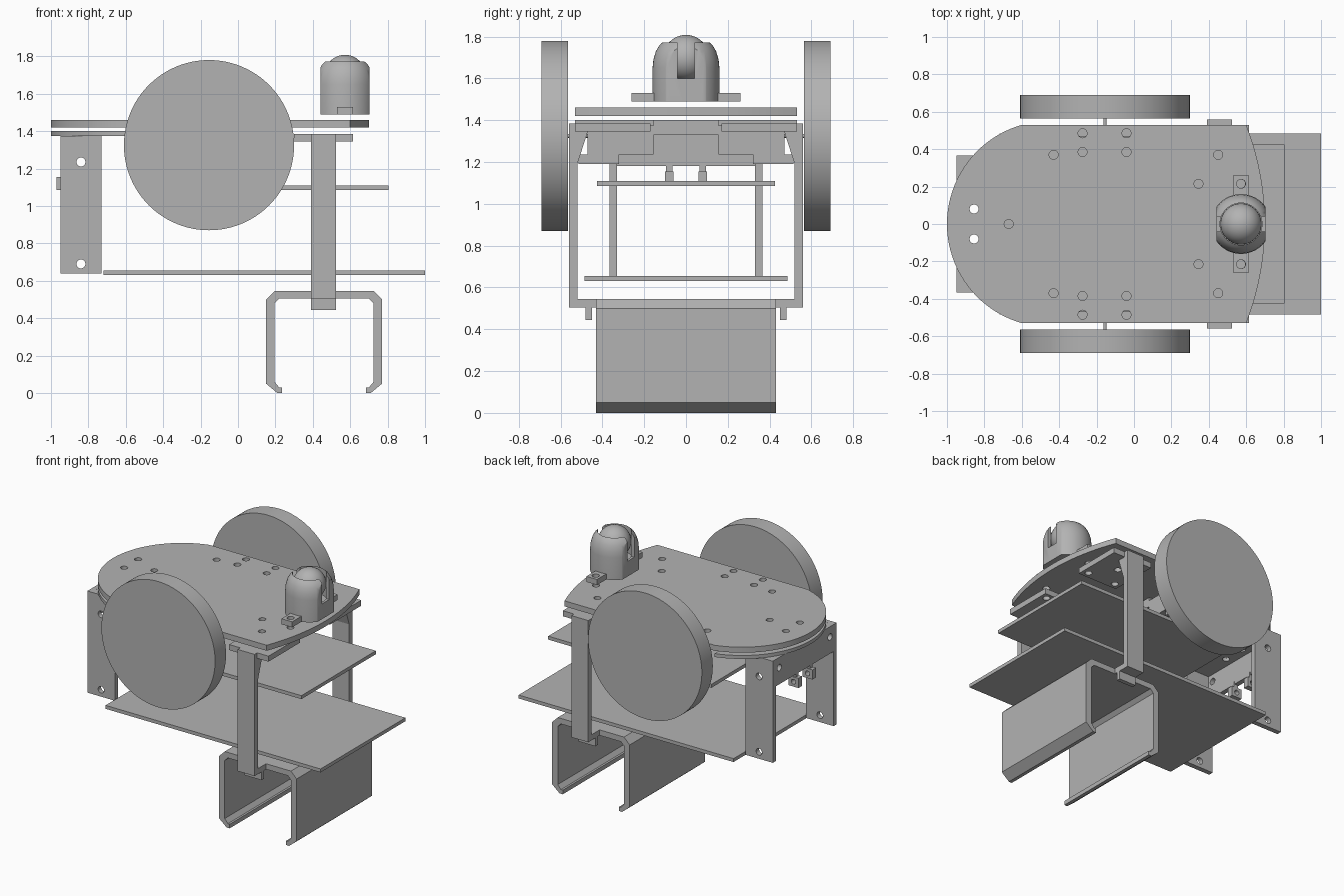
import bpy, bmesh
from math import pi, sqrt, cos, sin, asin
from mathutils import Matrix, Vector

cube = bpy.data.objects.get("Cube")
if cube:
    bpy.data.objects.remove(cube, do_unlink=True)

GREY = (0.45, 0.45, 0.45, 1)
mat = bpy.data.materials.new("plain grey")
mat.use_nodes = True
mat.diffuse_color = GREY
mat.node_tree.nodes["Principled BSDF"].inputs["Base Color"].default_value = GREY


def make(name, bm):
    bmesh.ops.recalc_face_normals(bm, faces=bm.faces)
    me = bpy.data.meshes.new(name)
    bm.to_mesh(me)
    bm.free()
    me.materials.append(mat)
    ob = bpy.data.objects.new(name, me)
    bpy.context.collection.objects.link(ob)
    return ob


def add_box(bm, x, y, z):
    lo, hi = zip(x, y, z)
    lo, hi = Vector(lo), Vector(hi)
    m = Matrix.Translation((lo + hi) / 2) @ Matrix.Diagonal((*(hi - lo), 1))
    bmesh.ops.create_cube(bm, size=1, matrix=m)


def box(name, x, y, z):
    bm = bmesh.new()
    add_box(bm, x, y, z)
    return make(name, bm)


def prism(name, pts, axis, a, b):
    """Extrude a 2D outline along an axis from a to b."""
    put = {"x": lambda p: (a, p[0], p[1]), "y": lambda p: (p[0], a, p[1]),
           "z": lambda p: (p[0], p[1], a)}[axis]
    bm = bmesh.new()
    f = bm.faces.new([bm.verts.new(put(p)) for p in pts])
    r = bmesh.ops.extrude_face_region(bm, geom=[f])
    move = Vector([b - a if c == axis else 0 for c in "xyz"])
    bmesh.ops.translate(bm, vec=move, verts=[v for v in r["geom"] if isinstance(v, bmesh.types.BMVert)])
    return make(name, bm)


def rods(name, centers, r, length, axis="z", seg=24):
    rot = {"z": Matrix(), "y": Matrix.Rotation(pi / 2, 4, "X"), "x": Matrix.Rotation(pi / 2, 4, "Y")}[axis]
    bm = bmesh.new()
    for c in centers:
        bmesh.ops.create_cone(bm, cap_ends=True, segments=seg, radius1=r, radius2=r,
                              depth=length, matrix=Matrix.Translation(c) @ rot)
    return make(name, bm)


def boolean(ob, cutter, op="DIFFERENCE"):
    mod = ob.modifiers.new("cut", "BOOLEAN")
    mod.operation, mod.object, mod.solver = op, cutter, "EXACT"
    dg = bpy.context.evaluated_depsgraph_get()
    me = bpy.data.meshes.new_from_object(ob.evaluated_get(dg))
    ob.modifiers.clear()
    ob.data = me
    bpy.data.objects.remove(cutter, do_unlink=True)


def smooth(ob):
    bpy.ops.object.select_all(action="DESELECT")
    ob.select_set(True)
    bpy.context.view_layer.objects.active = ob
    bpy.ops.object.shade_smooth_by_angle(angle=0.6)


def arc(x_mid, x_end, half, n):
    """Arc through (x_mid, -half), (x_end, 0), (x_mid, half)."""
    s = x_end - x_mid
    r = (half * half + s * s) / (2 * abs(s))
    sign = 1 if s > 0 else -1
    c = x_end - sign * r
    t = asin(half / r)
    return [(c + sign * r * cos(t * k / n), r * sin(t * k / n)) for k in range(-n, n + 1)]


def both(*spots):
    return [(x, s * y, 1.4) for x, y in spots for s in (1, -1)]


# Top deck with drilled holes, and the nose plate below it
deck_holes = both((-.275, .485), (-.04, .485), (-.275, .385), (-.04, .385), (-.43, .37),
                  (.45, .37), (.345, .215), (.57, .215), (-.855, .08)) + [(-.67, 0, 1.4)]
nose = arc(-.6, -1, .53, 20)
deck = prism("top_deck", arc(.6, .7, .53, 10) + nose[::-1], "z", 1.42, 1.46)
nose_plate = prism("nose_plate", nose, "z", 1.375, 1.4)
for ob in (deck, nose_plate):
    boolean(ob, rods("drill", deck_holes, .024, 1))
    smooth(ob)

# Lower decks
box("middle_deck", (-.5, .805), (-.425, .425), (1.085, 1.11))
box("lower_deck", (-.72, 1), (-.485, .485), (.63, .655))

# Open channel with folded lips
half = [(.31, .545), (.265, .545), (.31, .5)]
mid, w, t = .46, .31, .045
outer = [(.085, 0), (.05 + .01, 0), (0, .05), (0, .5), (.045, .545)]
inner = [(.07, .505), (t, .48), (t, .06), (.07, .03), (.085, .03)]
left = [(mid - w + x, z) for x, z in outer]
left_in = [(mid - w + x, z) for x, z in inner]
flip = lambda pts: [(2 * mid - x, z) for x, z in pts[::-1]]
prism("channel", left + flip(left) + flip(left_in) + left_in, "y", -.43, .43)

for s, side in ((1, "left"), (-1, "right")):
    # Drive wheel, axle and motor
    smooth(rods(side + "_wheel", [(-.155, s * .6275, 1.325)], .455, .125, "y", 96))
    smooth(rods(side + "_axle", [(-.155, s * .52, 1.325)], .009, .12, "y", 12))
    span = lambda a, b: sorted((s * a, s * b))
    box(side + "_motor", (-.3, 0), span(.155, .47), (1.235, 1.375))
    box(side + "_motor_foot", (-.3, 0), span(.32, .515), (1.19, 1.235))

    # Hanger column: post, inward foot and drop tab
    hook = [(.56, 1.385), (.56, .505), (.43, .505), (.43, .545), (.52, .545), (.52, 1.19),
            (.47, 1.345), (.47, 1.385)]
    prism(side + "_hanger_post", [(s * y, z) for y, z in hook], "x", .39, .525)
    box(side + "_hanger_tab", (.39, .525), span(.45, .48), (.445, .51))
    flange = box(side + "_hanger_flange", (.3, .615), span(.17, .53), (1.345, 1.385))
    boolean(flange, rods("drill", both((.45, .37), (.345, .215), (.57, .215)), .024, 1))

    # Rear bracket leg with bolt holes
    leg = box(side + "_bracket_leg", (-.95, -.73), span(.33, .365), (.64, 1.375))
    boolean(leg, rods("drill", [(-.84, s * .35, z) for z in (1.235, .69)], .024, .2, "y"))

    # Small clip under the bracket web
    clip = box(side + "_clip", (-.97, -.89), span(.06, .1), (1.085, 1.155))
    boolean(clip, rods("drill", [(-.93, s * .08, 1.12)], .018, .2, "y", 12))
    box(side + "_clip_arm", (-.945, -.91), span(.065, .095), (1.15, 1.2))

box("motor_bridge", (-.3, 0), (-.155, .155), (1.33, 1.4))

# Rear bracket web and top flange
web = box("bracket_web", (-.95, -.915), (-.335, .335), (1.18, 1.375))
boolean(web, rods("drill", [(-.93, s * .29, 1.3) for s in (1, -1)], .024, .2, "x"))
cap = box("bracket_flange", (-.94, -.73), (-.36, .36), (1.352, 1.374))
boolean(cap, rods("drill", both((-.855, .08)), .024, 1))

# Camera housing: hollow lathed dome with flat flanks and slots
cx = .572
profile = [(0, 1.49), (.16, 1.49), (.16, 1.65), (.156, 1.69), (.144, 1.73), (.128, 1.757),
           (.112, 1.772), (.112, 1.58), (0, 1.58)]
bm = bmesh.new()
vs = [bm.verts.new((cx + r, 0, z)) for r, z in profile]
es = [bm.edges.new(p) for p in zip(vs, vs[1:])]
bmesh.ops.spin(bm, geom=vs + es, cent=(cx, 0, 0), axis=(0, 0, 1), angle=2 * pi, steps=48)
bmesh.ops.remove_doubles(bm, verts=bm.verts, dist=1e-4)
housing = make("camera_housing", bm)
boolean(housing, box("trim", (cx - .13, cx + .13), (-.3, .3), (1.4, 1.9)), "INTERSECT")
boolean(housing, box("slot", (cx - .3, cx + .3), (-.04, .04), (1.6, 1.9)))
smooth(housing)

# Camera ball and mounting ears
bm = bmesh.new()
bmesh.ops.create_uvsphere(bm, u_segments=32, v_segments=20, radius=.11,
                          matrix=Matrix.Translation((cx, 0, 1.698)))
smooth(make("camera_ball", bm))
for s, side in ((1, "left"), (-1, "right")):
    ear = box(side + "_camera_ear", (.53, .615), sorted((s * .14, s * .26)), (1.49, 1.53))
    boolean(ear, rods("drill", [(cx, s * .215, 1.5)], .024, .3))
